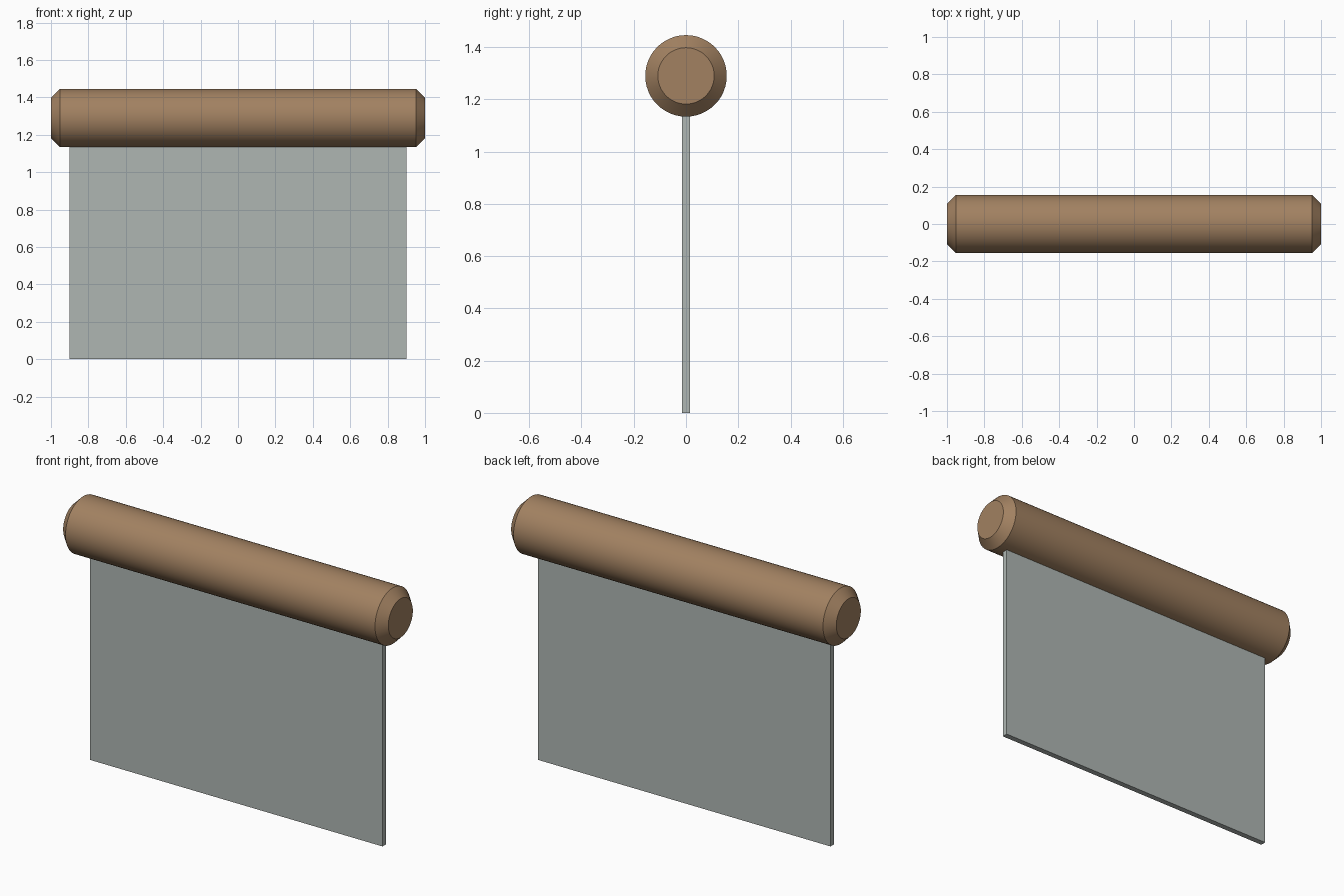
import bpy, bmesh, math
from mathutils import Matrix

if "Cube" in bpy.data.objects:
    bpy.data.objects.remove(bpy.data.objects["Cube"])

HANDLE_R, HANDLE_Z, CHAMFER = 0.156, 1.29, 0.048


def material(name, rgb):
    m = bpy.data.materials.new(name)
    m.diffuse_color = (*rgb, 1)
    m.use_nodes = True
    m.node_tree.nodes["Principled BSDF"].inputs["Base Color"].default_value = m.diffuse_color
    return m


def add_object(name, bm, mat):
    mesh = bpy.data.meshes.new(name)
    bm.to_mesh(mesh)
    bm.free()
    mesh.materials.append(mat)
    ob = bpy.data.objects.new(name, mesh)
    bpy.context.collection.objects.link(ob)
    return ob


wood = material("wood", (0.36, 0.22, 0.12))
steel = material("steel", (0.43, 0.47, 0.45))

# Handle: round bar along x with chamfered end rims
bm = bmesh.new()
bmesh.ops.create_cone(bm, cap_ends=True, segments=48, radius1=HANDLE_R,
                      radius2=HANDLE_R, depth=2,
                      matrix=Matrix.Translation((0, 0, HANDLE_Z))
                      @ Matrix.Rotation(math.pi / 2, 4, 'Y'))
rims = [e for e in bm.edges if any(len(f.verts) > 4 for f in e.link_faces)]
bmesh.ops.bevel(bm, geom=rims, offset=CHAMFER, segments=1,
                affect='EDGES', profile=0.5)
handle = add_object("handle", bm, wood)
bpy.context.view_layer.objects.active = handle
handle.select_set(True)
bpy.ops.object.shade_smooth_by_angle(angle=math.radians(30))

# Blade: thin flat plate whose top edge is set into the handle
BLADE_TOP = 1.2
bm = bmesh.new()
bmesh.ops.create_cube(bm, size=1, matrix=Matrix.Translation((0, 0, BLADE_TOP / 2))
                      @ Matrix.Diagonal((1.8, 0.032, BLADE_TOP, 1)))
add_object("blade", bm, steel)
